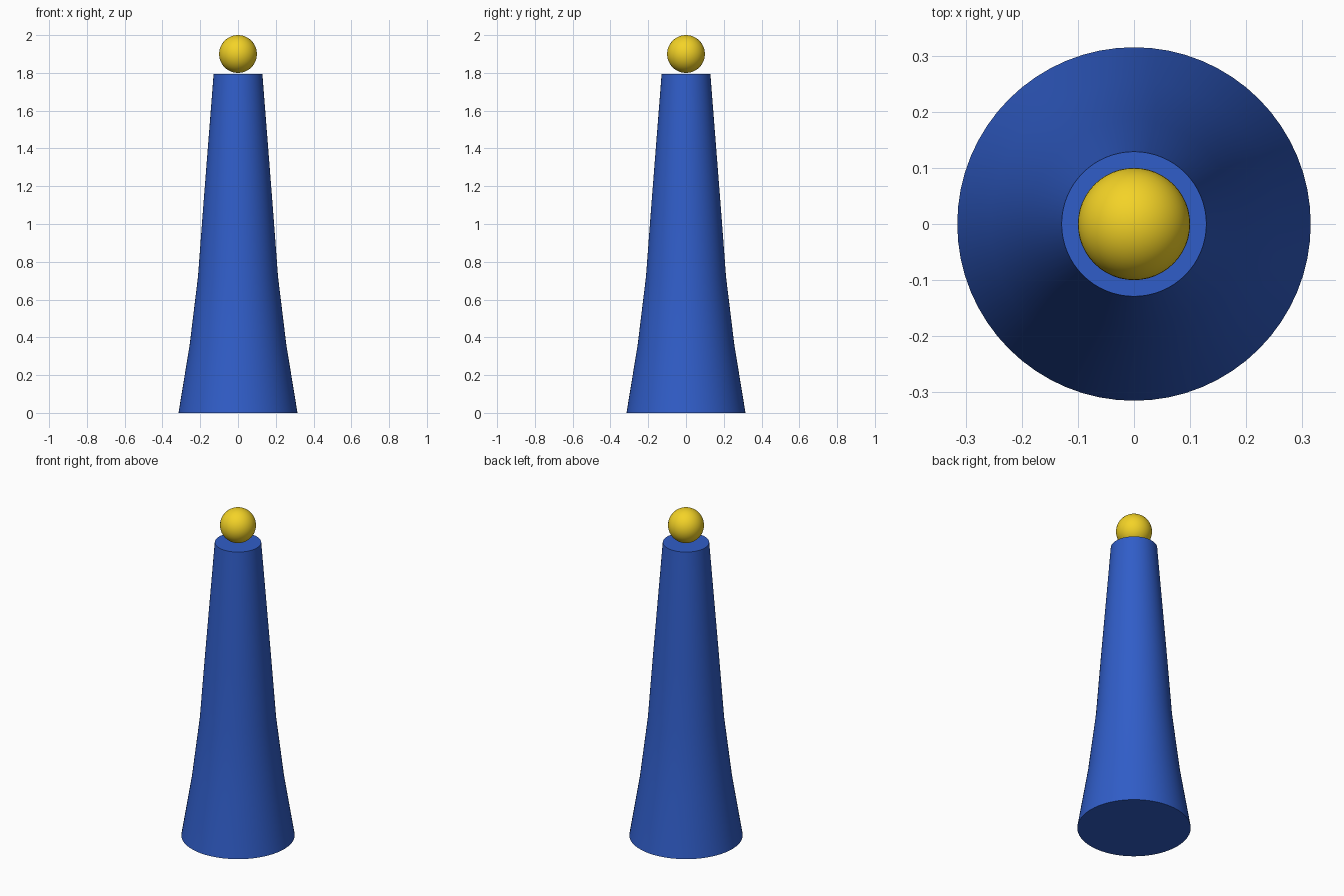
import bpy
import bmesh
import math

if "Cube" in bpy.data.objects:
    bpy.data.objects.remove(bpy.data.objects["Cube"])


def material(name, color):
    mat = bpy.data.materials.new(name)
    mat.diffuse_color = color
    mat.use_nodes = True
    mat.node_tree.nodes["Principled BSDF"].inputs["Base Color"].default_value = mat.diffuse_color
    return mat


def finish(bm, name, mat, angle=None):
    bmesh.ops.recalc_face_normals(bm, faces=bm.faces)
    mesh = bpy.data.meshes.new(name)
    bm.to_mesh(mesh)
    bm.free()
    obj = bpy.data.objects.new(name, mesh)
    bpy.context.collection.objects.link(obj)
    mesh.materials.append(mat)
    bpy.ops.object.select_all(action='DESELECT')
    obj.select_set(True)
    bpy.context.view_layer.objects.active = obj
    bpy.ops.object.shade_smooth_by_angle(angle=math.radians(angle))
    return obj


blue = material("blue", (0.03, 0.11, 0.58, 1))
yellow = material("yellow", (0.90, 0.65, 0.02, 1))

# Flared tapering body: rings of (radius, height), closed at both ends
profile = [(0.315, 0.0), (0.256, 0.36), (0.212, 0.72), (0.185, 1.08), (0.129, 1.795)]
SIDES = 64
bm = bmesh.new()
rings = [[bm.verts.new((r * math.cos(2 * math.pi * i / SIDES),
                        r * math.sin(2 * math.pi * i / SIDES), z))
          for i in range(SIDES)] for r, z in profile]
for low, high in zip(rings, rings[1:]):
    for i in range(SIDES):
        j = (i + 1) % SIDES
        bm.faces.new((low[i], low[j], high[j], high[i]))
bm.faces.new(rings[0][::-1])
bm.faces.new(rings[-1])
finish(bm, "tapered_body", blue, 30)

# Ball resting on the tip
bm = bmesh.new()
bmesh.ops.create_uvsphere(bm, u_segments=48, v_segments=24, radius=0.1)
bmesh.ops.translate(bm, verts=bm.verts, vec=(0, 0, 1.9))
finish(bm, "top_ball", yellow, 30)
